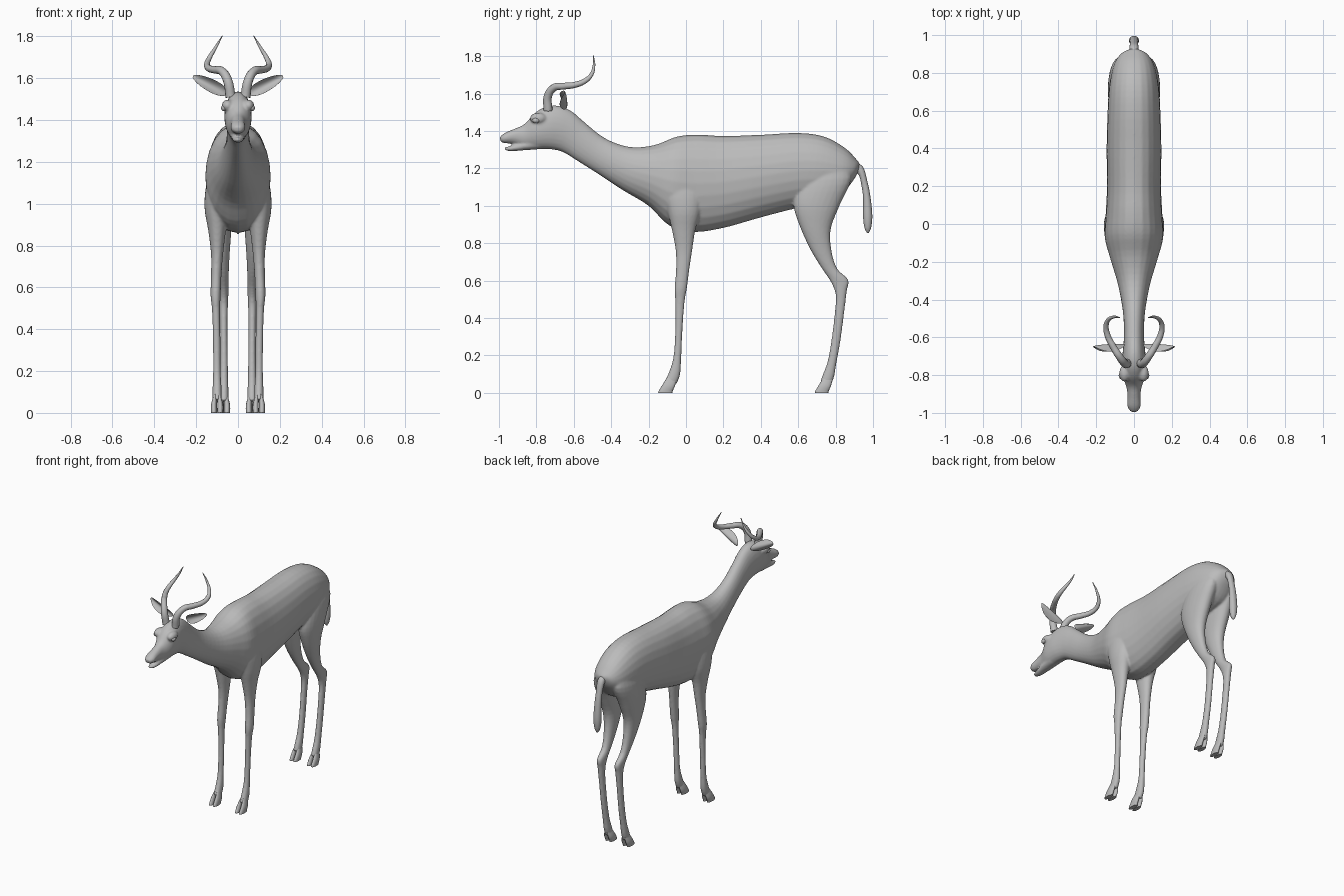
import bpy
import bmesh
import math
from mathutils import Vector, Matrix

if "Cube" in bpy.data.objects:
    bpy.data.objects.remove(bpy.data.objects["Cube"], do_unlink=True)

grey = bpy.data.materials.new("plain grey")
grey.use_nodes = True
grey.diffuse_color = (0.5, 0.5, 0.5, 1)
shader = grey.node_tree.nodes["Principled BSDF"]
shader.inputs["Base Color"].default_value = (0.5, 0.5, 0.5, 1)
shader.inputs["Roughness"].default_value = 0.6


def resample(stations, steps=4):
    """Catmull-Rom interpolation through the stations."""
    pts = [Vector(s) for s in stations]
    padded = [pts[0]] + pts + [pts[-1]]
    result = []
    for a, b, c, d in zip(padded, padded[1:], padded[2:], padded[3:]):
        for k in range(steps):
            t = k / steps
            result.append(b + (c - a) * (t / 2)
                          + (a * 2 - b * 5 + c * 4 - d) * (t * t / 2)
                          + (b * 3 - a - c * 3 + d) * (t ** 3 / 2))
    return result + [pts[-1]]


def loft(bm, stations, side=1, n=24):
    """Skin oval rings; station = edge y, z, opposite edge y, z, half width, x."""
    rings = []
    for ya, za, yb, zb, w, x in resample(stations):
        ring = []
        for i in range(n):
            t = math.tau * i / n
            s, c = math.sin(t), math.cos(t)
            s = math.copysign(abs(s) ** 0.9, s)
            f = (1 + c) / 2
            ring.append(bm.verts.new((side * (x + w * s),
                                      yb + (ya - yb) * f, zb + (za - zb) * f)))
        rings.append(ring)
    for r, q in zip(rings, rings[1:]):
        for i in range(n):
            j = (i + 1) % n
            bm.faces.new((r[i], r[j], q[j], q[i]))
    bm.faces.new(rings[0][::-1])
    bm.faces.new(rings[-1])


def ball(bm, centre, size):
    place = Matrix.Translation(centre) @ Matrix.Diagonal((*size, 1))
    return bmesh.ops.create_uvsphere(bm, u_segments=24, v_segments=14,
                                     radius=1, matrix=place)["verts"]


def finish(bm, name):
    bmesh.ops.recalc_face_normals(bm, faces=bm.faces)
    mesh = bpy.data.meshes.new(name)
    bm.to_mesh(mesh)
    bm.free()
    obj = bpy.data.objects.new(name, mesh)
    bpy.context.collection.objects.link(obj)
    mesh.materials.append(grey)
    activate(obj)
    bpy.ops.object.shade_smooth_by_angle(angle=math.radians(50))
    return obj


def activate(obj):
    bpy.ops.object.select_all(action="DESELECT")
    obj.select_set(True)
    bpy.context.view_layer.objects.active = obj


def centred(rows):
    return [(*row, 0) for row in rows]


# Head, neck and trunk, from nose to rump
trunk = centred([
    (-.995, 1.37, -.993, 1.345, .018), (-.965, 1.392, -.97, 1.335, .034),
    (-.91, 1.415, -.92, 1.332, .034), (-.86, 1.44, -.87, 1.315, .04),
    (-.81, 1.495, -.80, 1.305, .06), (-.75, 1.53, -.73, 1.303, .065),
    (-.68, 1.535, -.68, 1.295, .06), (-.61, 1.505, -.64, 1.278, .055),
    (-.54, 1.445, -.58, 1.24, .053), (-.43, 1.36, -.48, 1.177, .06),
    (-.30, 1.315, -.34, 1.085, .085), (-.17, 1.325, -.20, 1.0, .125),
    (-.05, 1.37, -.09, .895, .155), (.06, 1.381, .04, .86, .15),
    (.2, 1.374, .2, .882, .143), (.4, 1.38, .4, .938, .145),
    (.6, 1.39, .58, .985, .14), (.74, 1.37, .7, 1.01, .132),
    (.85, 1.31, .82, 1.05, .11), (.91, 1.25, .89, 1.13, .07),
    (.93, 1.225, .92, 1.18, .02)])

lower_jaw = centred([
    (-.975, 1.312, -.965, 1.296, .012), (-.94, 1.32, -.93, 1.292, .025),
    (-.88, 1.34, -.87, 1.297, .033), (-.80, 1.37, -.78, 1.303, .042)])

# Legs, from shoulder or hip down to the pastern
front_leg = [
    (-.06, 1.25, .05, 1.25, .02, .085), (-.12, 1.1, .09, 1.1, .053, .097),
    (-.10, .98, .08, .98, .058, .102), (-.075, .87, .05, .87, .042, .1),
    (-.055, .76, .033, .76, .029, .1), (-.053, .66, .018, .66, .025, .104),
    (-.061, .56, .005, .56, .024, .107), (-.058, .49, -.007, .49, .019, .105),
    (-.057, .35, -.018, .35, .018, .102), (-.066, .2, -.025, .2, .018, .101),
    (-.088, .12, -.031, .1, .022, .1), (-.112, .065, -.052, .045, .022, .1)]

hind_leg = [
    (.64, 1.27, .84, 1.25, .03, .065), (.6, 1.13, .885, 1.15, .06, .072),
    (.575, 1.01, .825, 1.01, .06, .078), (.605, .9, .775, .88, .048, .078),
    (.66, .776, .777, .766, .035, .074), (.72, .675, .808, .665, .026, .07),
    (.775, .592, .868, .605, .023, .068), (.8, .525, .86, .545, .021, .068),
    (.797, .446, .848, .446, .018, .068), (.778, .285, .827, .285, .018, .067),
    (.757, .168, .803, .152, .02, .067), (.732, .1, .793, .09, .022, .067),
    (.718, .06, .777, .045, .022, .067)]

bm = bmesh.new()
loft(bm, trunk)
loft(bm, lower_jaw)
for side in (1, -1):
    loft(bm, front_leg, side)
    loft(bm, hind_leg, side)
    ball(bm, (side * .05, -.79, 1.468), (.028, .045, .03))  # brow
body = finish(bm, "body")
remesh = body.modifiers.new("fuse", "REMESH")
remesh.mode = "VOXEL"
remesh.voxel_size = 0.0065
remesh.use_smooth_shade = True
relax = body.modifiers.new("relax", "SMOOTH")
relax.factor = 0.5
relax.iterations = 6
activate(body)
bpy.ops.object.convert(target="MESH")

# Tail
bm = bmesh.new()
loft(bm, centred([
    (.89, 1.24, .87, 1.19, .02), (.945, 1.21, .92, 1.17, .024),
    (.97, 1.13, .938, 1.11, .021), (.986, 1.05, .947, 1.04, .023),
    (.996, .95, .947, .94, .026), (.99, .885, .955, .88, .018),
    (.978, .856, .968, .856, .004)]))
finish(bm, "tail")


# Cloven hooves: two toes each
def hoof(name, toe_y, heel_y, x):
    bm = bmesh.new()
    for split in (-.015, .015):
        loft(bm, [(toe_y + .05, .09, heel_y + .022, .07, .009, x + split * .6),
                  (toe_y + .022, .045, heel_y + .012, .035, .014, x + split),
                  (toe_y, .008, heel_y, .008, .0145, x + split),
                  (toe_y, 0, heel_y, 0, .014, x + split)], n=16)
    finish(bm, name)


# Horn path and thickness
horn_path = [
    (.035, -.738, 1.51, .024), (.05, -.737, 1.59, .022),
    (.075, -.705, 1.632, .02), (.11, -.65, 1.64, .018),
    (.14, -.59, 1.648, .016), (.148, -.54, 1.668, .014),
    (.135, -.507, 1.7, .011), (.105, -.492, 1.75, .007),
    (.075, -.495, 1.803, .002)]


def horn(name, side):
    curve = bpy.data.curves.new(name, "CURVE")
    curve.dimensions = "3D"
    curve.bevel_depth = 1
    curve.bevel_resolution = 4
    curve.use_fill_caps = True
    spline = curve.splines.new("BEZIER")
    spline.bezier_points.add(len(horn_path) - 1)
    for point, (x, y, z, r) in zip(spline.bezier_points, horn_path):
        point.co = (side * x, y, z)
        point.radius = r
        point.handle_left_type = point.handle_right_type = "AUTO"
    curve.materials.append(grey)
    obj = bpy.data.objects.new(name, curve)
    bpy.context.collection.objects.link(obj)
    activate(obj)
    bpy.ops.object.convert(target="MESH")
    bpy.ops.object.shade_smooth_by_angle(angle=math.radians(50))


# Cupped leaf-shaped ear, hollow towards the front
def ear(name, side):
    bm = bmesh.new()
    root, tip = Vector((.05, -.65, 1.525)), Vector((.216, -.66, 1.61))
    along = tip - root
    across = Vector((-along.z, 0, along.x)).normalized()
    for v in ball(bm, (0, 0, 0), (1, 1, 1)):
        u = (v.co.x + 1) / 2
        leaf = v.co.z * .036 * (1 - .3 * u)
        cup = -.032 * v.co.z ** 2 + .007 * v.co.y + .012
        p = root + along * u + across * leaf
        v.co = (side * p.x, p.y + cup, p.z)
    finish(bm, name)


for label, side in (("left", 1), ("right", -1)):
    hoof("front_hoof_" + label, -.147, -.072, side * .1)
    hoof("hind_hoof_" + label, .69, .762, side * .067)
    horn("horn_" + label, side)
    ear("ear_" + label, side)
    bm = bmesh.new()
    ball(bm, (side * .066, -.802, 1.457), (.015, .02, .015))
    finish(bm, "eye_" + label)
